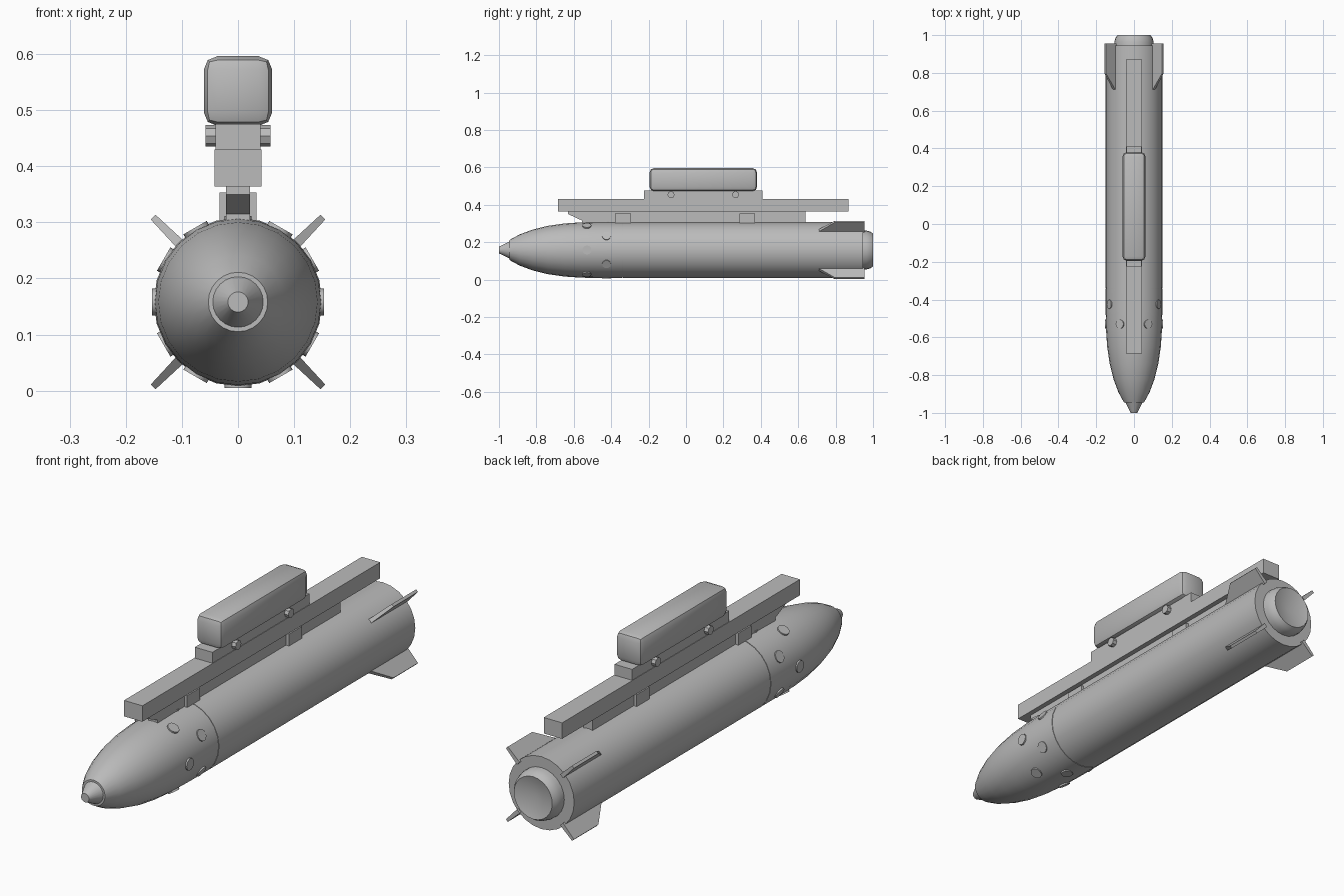
import bpy, bmesh, math
from mathutils import Matrix, Vector

if "Cube" in bpy.data.objects:
    bpy.data.objects.remove(bpy.data.objects["Cube"])

ZC = 0.158   # height of the body axis
R = 0.15     # body radius

grey = bpy.data.materials.new("light grey")
grey.diffuse_color = (0.5, 0.5, 0.5, 1)
grey.use_nodes = True
grey.node_tree.nodes["Principled BSDF"].inputs["Base Color"].default_value = grey.diffuse_color


def finish(name, bm, smooth=None):
    bmesh.ops.recalc_face_normals(bm, faces=bm.faces)
    me = bpy.data.meshes.new(name)
    bm.to_mesh(me)
    bm.free()
    me.materials.append(grey)
    ob = bpy.data.objects.new(name, me)
    bpy.context.collection.objects.link(ob)
    if smooth:
        bpy.ops.object.select_all(action='DESELECT')
        ob.select_set(True)
        bpy.context.view_layer.objects.active = ob
        bpy.ops.object.shade_smooth_by_angle(angle=math.radians(smooth))
    return ob


def lathe(name, profile, n=24, smooth=30):
    """Revolve (y, radius) points around the body axis; radius 0 closes the end."""
    bm = bmesh.new()
    rings = []
    for y, r in profile:
        if r == 0:
            rings.append([bm.verts.new((0, y, ZC))] * n)
        else:
            rings.append([bm.verts.new((r * math.cos(a), y, ZC + r * math.sin(a)))
                          for a in (2 * math.pi * i / n for i in range(n))])
    for p, q in zip(rings, rings[1:]):
        for i in range(n):
            j = (i + 1) % n
            bm.faces.new(list(dict.fromkeys((p[i], p[j], q[j], q[i]))))
    return finish(name, bm, smooth)


def box(name, x, y0, y1, z0, z1, xc=0):
    bm = bmesh.new()
    bmesh.ops.create_cube(bm, size=1, matrix=Matrix.Translation((xc, (y0 + y1) / 2, (z0 + z1) / 2))
                          @ Matrix.Diagonal((2 * x, y1 - y0, z1 - z0, 1)))
    return finish(name, bm)


def disc(name, centre, direction, r, depth, n):
    bm = bmesh.new()
    rot = Vector(direction).to_track_quat('Z', 'Y').to_matrix().to_4x4()
    bmesh.ops.create_cone(bm, cap_ends=True, segments=n, radius1=r, radius2=r, depth=depth,
                          matrix=Matrix.Translation(centre) @ rot)
    return finish(name, bm, 40)


# Nose section, main tube and rear nozzle
lathe("nose_tip", [(-1, 0), (-1, 0.018), (-0.945, 0.045), (-0.94, 0)])
lathe("nose_section", [(-0.945, 0), (-0.945, 0.053), (-0.89, 0.083), (-0.82, 0.109), (-0.74, 0.129),
                       (-0.65, 0.142), (-0.56, 0.148), (-0.46, R), (-0.342, R), (-0.342, 0)])
lathe("main_tube", [(-0.338, 0), (-0.338, R), (0.945, R), (0.945, 0)])
lathe("seam_ring", [(-0.342, R - 0.002), (-0.338, R - 0.002)])
lathe("nozzle", [(0.94, 0.105), (0.965, 0.104), (0.985, 0.098), (1.0, 0.088), (0.975, 0)])

# Two staggered rows of round ports on the nose section
for y, start in ((-0.53, 0), (-0.425, 30)):
    for k in range(6):
        a = math.radians(start + 60 * k)
        d = Vector((math.cos(a), 0, math.sin(a)))
        disc("port", Vector((0, y, ZC)) + d * 0.142, d, 0.024, 0.022, 12)

# Four swept tail fins, thinner toward the tip
for k in range(4):
    a = math.radians(45 + 90 * k)
    d = Vector((math.cos(a), 0, math.sin(a)))
    t = Vector((-d.z, 0, d.x))
    bm = bmesh.new()
    sides = []
    for s in (-1, 1):
        sides.append([bm.verts.new(Vector((0, y, ZC)) + d * r + t * s * w) for y, r, w in
                      ((0.70, 0.14, 0.009), (0.955, 0.14, 0.009), (0.955, 0.214, 0.006), (0.795, 0.214, 0.006))])
        bm.faces.new(sides[-1])
    for i in range(4):
        j = (i + 1) % 4
        bm.faces.new((sides[0][i], sides[0][j], sides[1][j], sides[1][i]))
    finish("tail_fin", bm)

# Launch rail with its upper mounting plate
box("launch_rail", 0.042, -0.685, 0.87, 0.364, 0.43)
box("mount_plate", 0.04, -0.225, 0.41, 0.43, 0.475)

# Web between rail and body, with a slanted front end
bm = bmesh.new()
pts = ((-0.63, 0.365), (-0.63, 0.35), (-0.555, 0.315), (-0.555, 0.3), (0.64, 0.3), (0.64, 0.365))
left = [bm.verts.new((-0.021, y, z)) for y, z in pts]
right = [bm.verts.new((0.021, y, z)) for y, z in pts]
bm.faces.new(left)
bm.faces.new(right)
for i in range(len(pts)):
    j = (i + 1) % len(pts)
    bm.faces.new((left[i], left[j], right[j], right[i]))
finish("rail_web", bm)

# Hanger blocks and side bolts
for y0, y1 in ((-0.38, -0.295), (0.285, 0.37)):
    box("hanger_block", 0.033, y0, y1, 0.295, 0.353)
for y in (-0.08, 0.265):
    disc("side_bolt", (0, y, 0.454), (1, 0, 0), 0.019, 0.116, 8)

# Rounded pod on top
pod = box("top_pod", 0.061, -0.195, 0.38, 0.472, 0.596)
bm = bmesh.new()
bm.from_mesh(pod.data)
bmesh.ops.bevel(bm, geom=bm.edges[:], offset=0.024, segments=2, profile=0.5, affect='EDGES')
bm.to_mesh(pod.data)
bm.free()
bpy.context.view_layer.objects.active = pod
bpy.ops.object.select_all(action='DESELECT')
pod.select_set(True)
bpy.ops.object.shade_smooth_by_angle(angle=math.radians(35))
